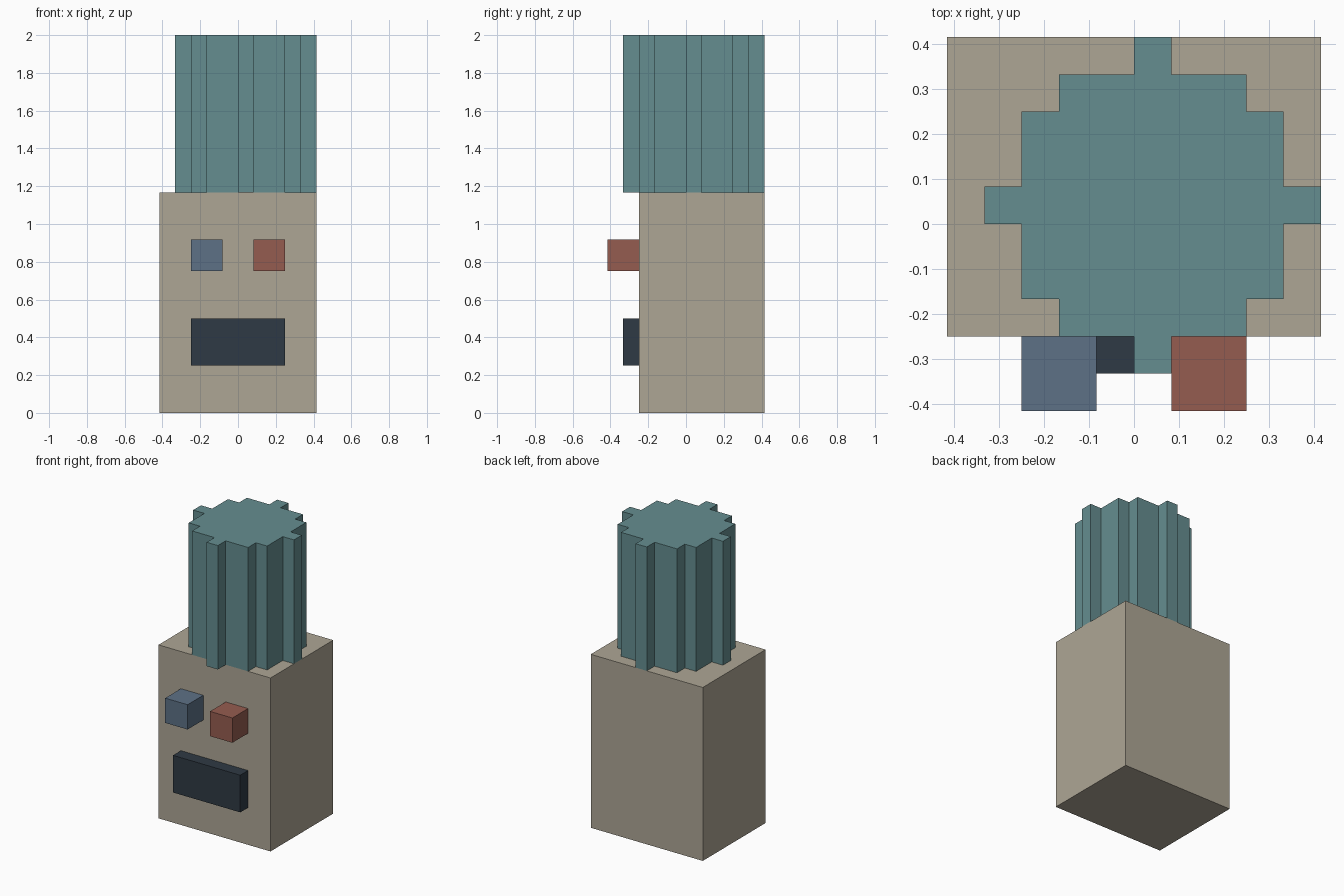
import bpy, bmesh
from mathutils import Vector

if "Cube" in bpy.data.objects:
    bpy.data.objects.remove(bpy.data.objects["Cube"])

U = 1 / 12  # one grid step of the blocky model


def prism(name, outline, z0, z1, colour):
    """Extrude a counter-clockwise outline (in grid steps) from z0 to z1."""
    bm = bmesh.new()
    base = bm.faces.new([bm.verts.new((x * U, y * U, z0 * U)) for x, y in outline])
    top = bmesh.ops.extrude_face_region(bm, geom=[base], use_keep_orig=True)
    verts = [v for v in top["geom"] if isinstance(v, bmesh.types.BMVert)]
    bmesh.ops.translate(bm, verts=verts, vec=Vector((0, 0, (z1 - z0) * U)))
    bmesh.ops.recalc_face_normals(bm, faces=bm.faces)
    mesh = bpy.data.meshes.new(name)
    bm.to_mesh(mesh)
    bm.free()
    obj = bpy.data.objects.new(name, mesh)
    bpy.context.collection.objects.link(obj)
    mat = bpy.data.materials.new(name + "_colour")
    mat.diffuse_color = (*colour, 1)
    mat.use_nodes = True
    mat.node_tree.nodes["Principled BSDF"].inputs["Base Color"].default_value = mat.diffuse_color
    mesh.materials.append(mat)
    return obj


def box(name, x0, x1, y0, y1, z0, z1, colour):
    return prism(name, [(x0, y0), (x1, y0), (x1, y1), (x0, y1)], z0, z1, colour)


# Body with two buttons and a tray on the front
box("body", -5, 5, -3, 5, 0, 14, (0.42, 0.38, 0.30))
box("cold_button", -3, -1, -5, -3, 9, 11, (0.11, 0.165, 0.24))
box("hot_button", 1, 3, -5, -3, 9, 11, (0.30, 0.107, 0.08))
box("drip_tray", -3, 3, -4, -3, 3, 6, (0.028, 0.042, 0.058))

# Stepped round bottle: one quarter outline, turned four times about its centre
quarter = [(4.5, 0.5), (3.5, 0.5), (3.5, 2.5), (2.5, 2.5),
           (2.5, 3.5), (0.5, 3.5), (0.5, 4.5)]
outline = []
for turn in range(4):
    outline += [(x + 0.5, y + 0.5) for x, y in quarter]
    quarter = [(-y, x) for x, y in quarter]
prism("water_bottle", outline, 14, 24, (0.13, 0.27, 0.28))
